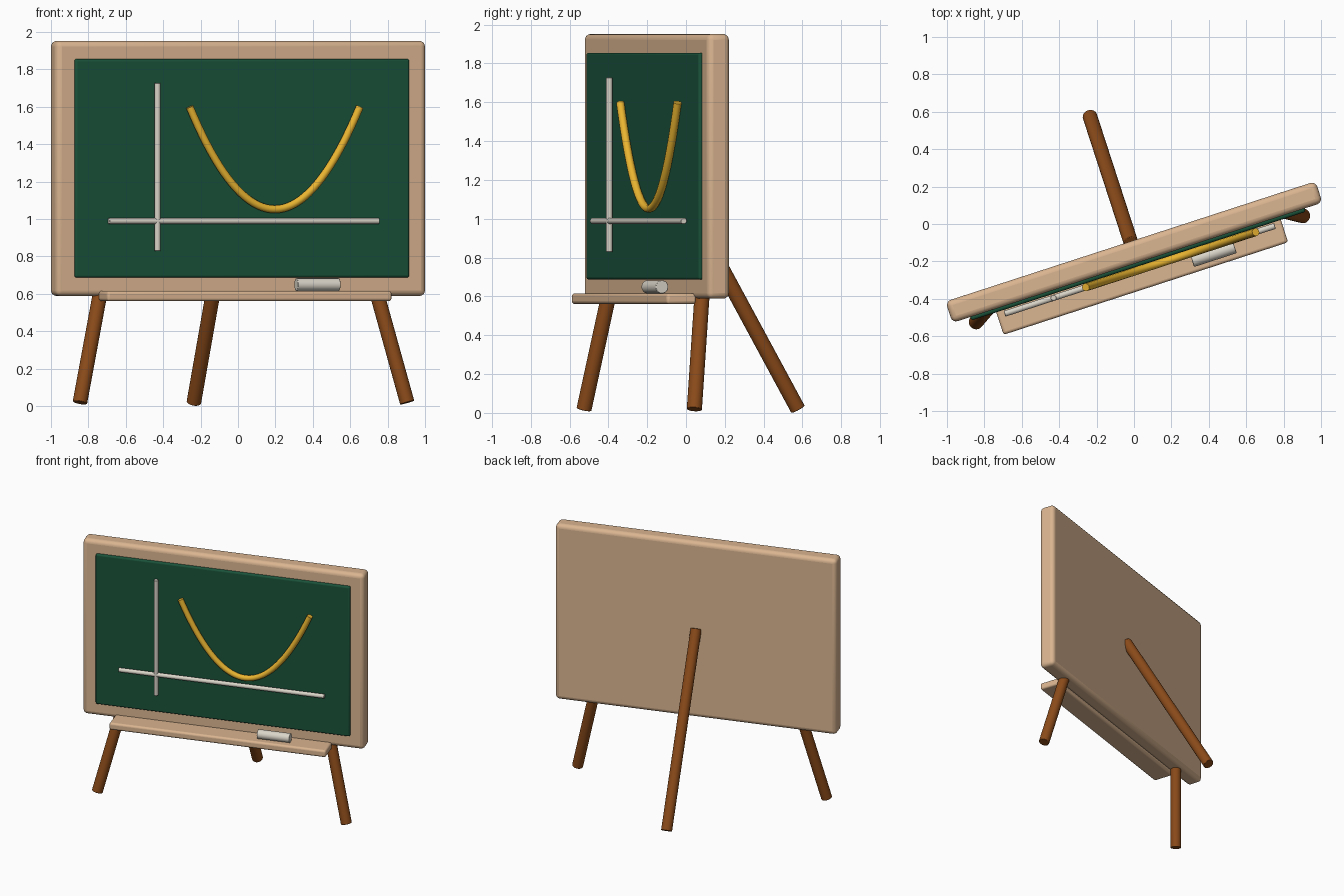
import bpy
from math import radians
from mathutils import Matrix, Vector

if "Cube" in bpy.data.objects:
    bpy.data.objects.remove(bpy.data.objects["Cube"])

# Board frame: x along the board, y towards the back, turned 18 degrees
FRAME = Matrix.Translation((0, -0.15, 0)) @ Matrix.Rotation(radians(18), 4, 'Z')


def material(name, rgb):
    m = bpy.data.materials.new(name)
    m.diffuse_color = (*rgb, 1)
    m.use_nodes = True
    m.node_tree.nodes["Principled BSDF"].inputs["Base Color"].default_value = m.diffuse_color
    return m


TAN = material("light_wood", (0.70, 0.46, 0.28))
BROWN = material("dark_wood", (0.26, 0.07, 0.01))
GREEN = material("slate_green", (0.01, 0.085, 0.042))
WHITE = material("chalk_white", (0.70, 0.66, 0.58))
YELLOW = material("chalk_yellow", (0.82, 0.46, 0.03))


def finish(obj, name, mat):
    obj.name = name
    obj.data.materials.append(mat)
    bpy.ops.object.shade_smooth_by_angle(angle=radians(35))
    return obj


def box(name, center, size, bevel, mat):
    bpy.ops.mesh.primitive_cube_add(size=1)
    obj = bpy.context.object
    obj.data.transform(Matrix.Diagonal((*size, 1)))
    obj.matrix_world = FRAME @ Matrix.Translation(center)
    mod = obj.modifiers.new("rounded_edges", 'BEVEL')
    mod.width = bevel
    mod.segments = 4
    return finish(obj, name, mat)


def rod(name, start, end, radius, mat, bevel=0.003):
    a, b = Vector(start), Vector(end)
    bpy.ops.mesh.primitive_cylinder_add(vertices=32, radius=radius, depth=(b - a).length)
    obj = bpy.context.object
    turn = (b - a).to_track_quat('Z', 'Y').to_matrix().to_4x4()
    obj.matrix_world = FRAME @ Matrix.Translation((a + b) / 2) @ turn
    mod = obj.modifiers.new("rounded_rim", 'BEVEL')
    mod.width = bevel
    mod.segments = 2
    return finish(obj, name, mat)


# Board, writing surface and chalk tray
box("board_frame", (0, 0, 1.27), (2.08, 0.12, 1.364), 0.03, TAN)
box("writing_surface", (0, -0.049, 1.271), (1.88, 0.06, 1.168), 0.012, GREEN)
box("chalk_tray", (0, -0.125, 0.588), (1.60, 0.16, 0.054), 0.015, TAN)

# Three splayed legs
for side, label in ((-1, "left"), (1, "right")):
    rod(f"front_leg_{label}", (side * 0.92, -0.096, 0.018), (side * 0.764, 0, 0.66), 0.039, BROWN)
rod("back_leg", (0, 0.764, 0.019), (0, 0.05, 1.275), 0.039, BROWN)

# Graph axes and the stick of chalk lying on the tray
rod("horizontal_axis", (-0.76, -0.10, 0.989), (0.76, -0.10, 0.989), 0.016, WHITE)
rod("vertical_axis", (-0.485, -0.10, 0.829), (-0.485, -0.10, 1.727), 0.016, WHITE)
rod("chalk_stick", (0.281, -0.141, 0.649), (0.521, -0.141, 0.649), 0.034, WHITE)

# Parabola drawn as a round tube
curve = bpy.data.curves.new("parabola", 'CURVE')
curve.dimensions = '3D'
curve.bevel_depth = 0.021
curve.bevel_resolution = 4
curve.use_fill_caps = True
steps = 40
spline = curve.splines.new('POLY')
spline.points.add(steps)
for i, p in enumerate(spline.points):
    t = 2 * i / steps - 1
    p.co = (0.174 + 0.478 * t, -0.10, 1.052 + 0.547 * t * t, 1)
obj = bpy.data.objects.new("parabola", curve)
bpy.context.collection.objects.link(obj)
obj.matrix_world = FRAME
bpy.ops.object.select_all(action='DESELECT')
obj.select_set(True)
bpy.context.view_layer.objects.active = obj
bpy.ops.object.convert(target='MESH')
finish(bpy.context.object, "parabola", YELLOW)
